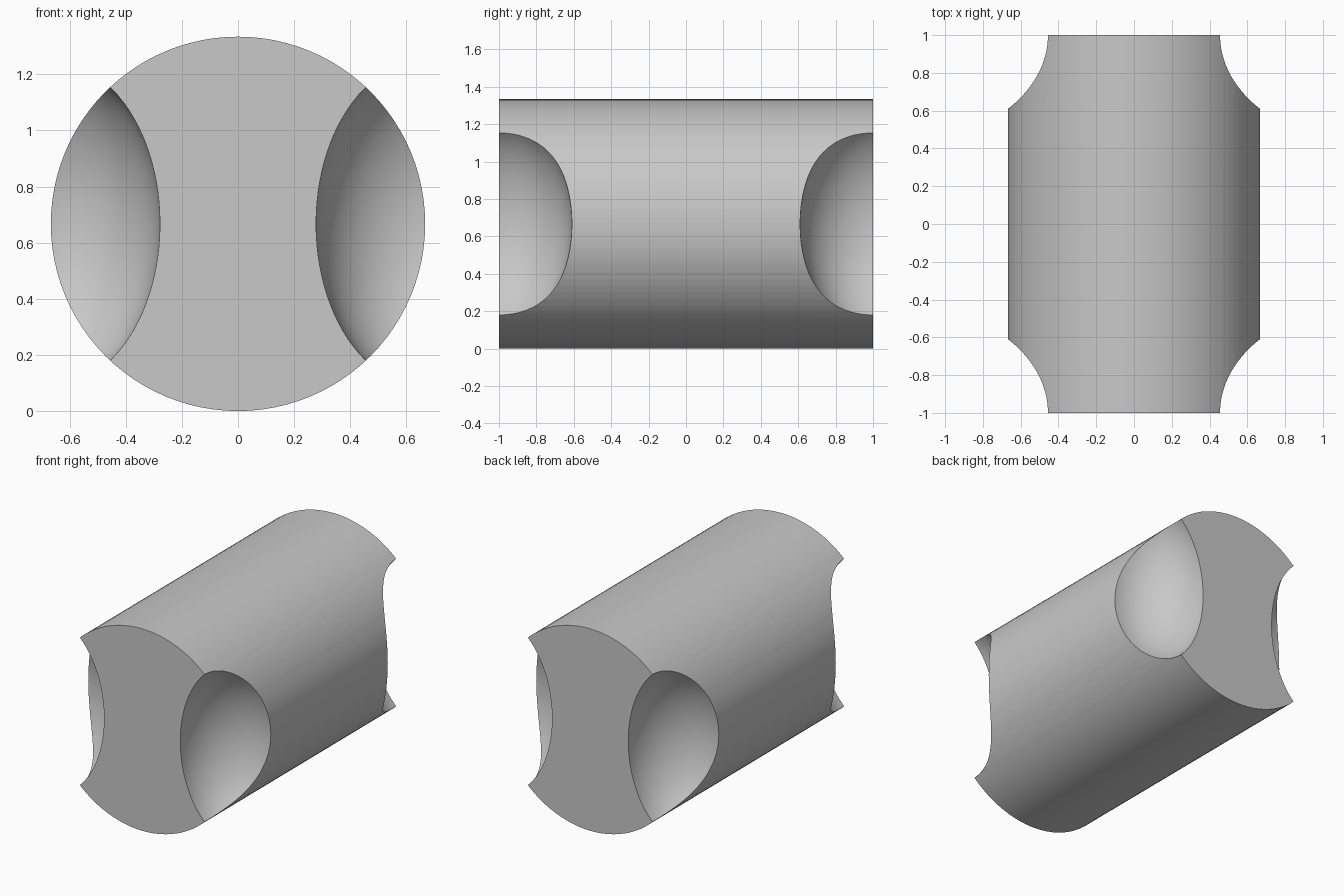
import bpy
import math

default = bpy.data.objects.get("Cube")
if default:
    bpy.data.objects.remove(default, do_unlink=True)

RADIUS = 0.667
LENGTH = 2.0
SCOOP = (0.389, 0.39, 0.58)   # half sizes of each corner hollow
SEGMENTS = 96

# Single grey material
grey = bpy.data.materials.new("plain_grey")
grey.use_nodes = True
colour = (0.58, 0.58, 0.58, 1)
grey.diffuse_color = colour
grey.node_tree.nodes["Principled BSDF"].inputs["Base Color"].default_value = colour

# Horizontal cylinder running front to back
bpy.ops.mesh.primitive_cylinder_add(
    vertices=SEGMENTS, radius=RADIUS, depth=LENGTH,
    location=(0, 0, RADIUS), rotation=(math.pi / 2, 0, 0))
body = bpy.context.object
body.name = "scooped_cylinder"
body.data.materials.append(grey)


def scoop(side, end):
    """Hollow out one corner of the cylinder with an ellipsoid."""
    bpy.ops.mesh.primitive_uv_sphere_add(
        segments=SEGMENTS, ring_count=SEGMENTS // 2, radius=1,
        location=(side * RADIUS, end * LENGTH / 2, RADIUS))
    cutter = bpy.context.object
    cutter.name = "scoop_cutter"
    cutter.hide_render = True
    cutter.data.materials.append(grey)
    # Half a step of turn keeps the cutter's edges off the end faces
    for v in cutter.data.vertices:
        a = math.pi / SEGMENTS
        x, y, z = v.co
        v.co = (SCOOP[0] * (x * math.cos(a) - y * math.sin(a)),
                SCOOP[1] * (x * math.sin(a) + y * math.cos(a)),
                SCOOP[2] * z)

    bpy.ops.object.select_all(action="DESELECT")
    body.select_set(True)
    bpy.context.view_layer.objects.active = body
    cut = body.modifiers.new("scoop", "BOOLEAN")
    cut.operation = "DIFFERENCE"
    cut.solver = "EXACT"
    cut.object = cutter
    bpy.ops.object.modifier_apply(modifier=cut.name)
    bpy.data.objects.remove(cutter, do_unlink=True)


# Four hollows, one at each end on both sides
for side in (-1, 1):
    for end in (-1, 1):
        scoop(side, end)

# Smooth curved walls, crisp rims
bpy.ops.object.shade_smooth_by_angle(angle=math.radians(30))
